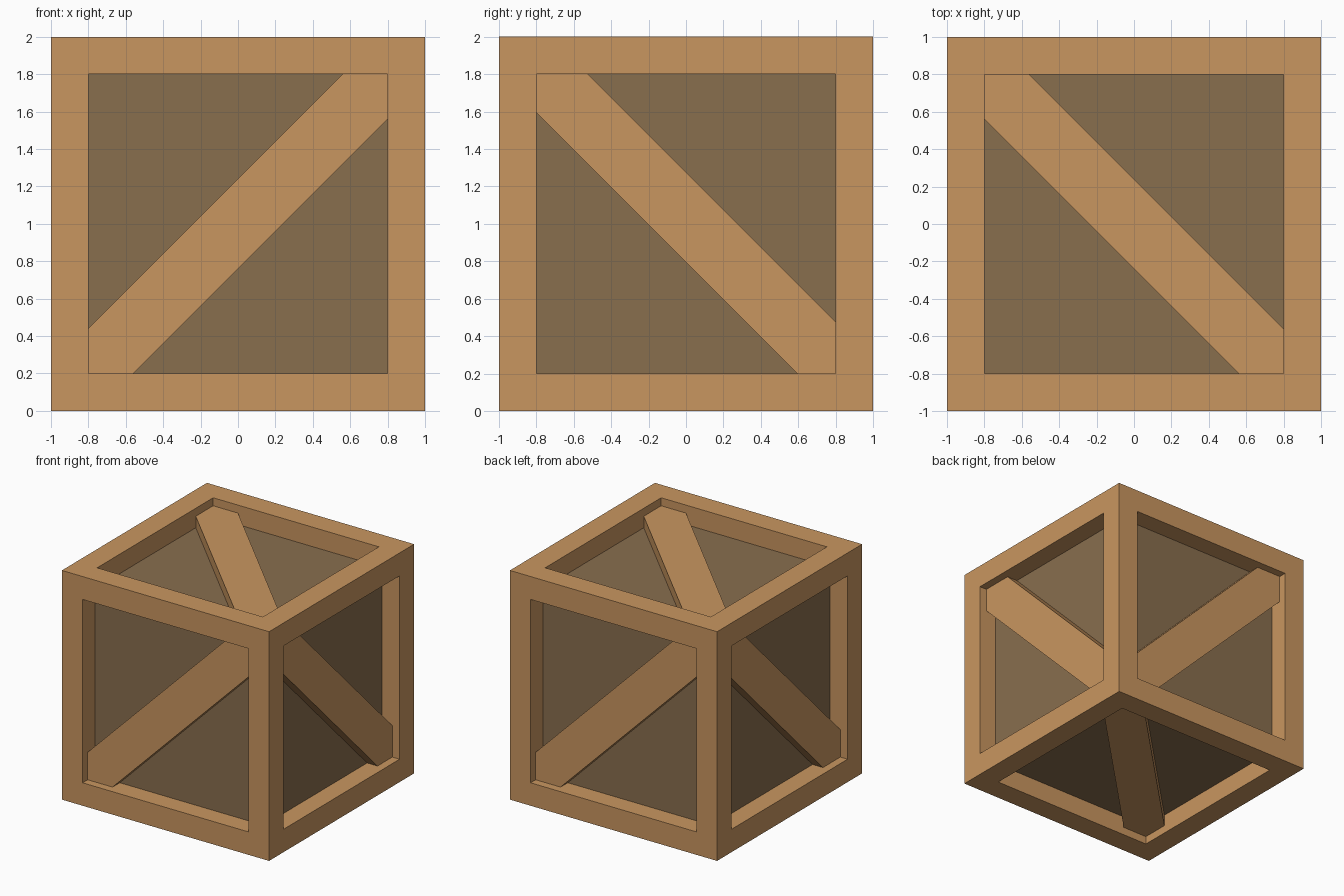
import bpy, bmesh
from mathutils import Vector

if "Cube" in bpy.data.objects:
    bpy.data.objects.remove(bpy.data.objects["Cube"])


def material(name, rgb):
    m = bpy.data.materials.new(name)
    m.diffuse_color = (*rgb, 1)
    m.use_nodes = True
    m.node_tree.nodes["Principled BSDF"].inputs["Base Color"].default_value = m.diffuse_color
    return m


LIGHT = material("light wood", (0.584, 0.305, 0.117))
DARK = material("dark wood", (0.25, 0.156, 0.076))
CENTRE = Vector((0, 0, 1))


def finish(name, bm, mat):
    bmesh.ops.recalc_face_normals(bm, faces=bm.faces)
    me = bpy.data.meshes.new(name)
    bm.to_mesh(me)
    bm.free()
    me.materials.append(mat)
    bpy.context.collection.objects.link(bpy.data.objects.new(name, me))


def box(name, centre, size, mat):
    bm = bmesh.new()
    bmesh.ops.create_cube(bm, size=1)
    for v in bm.verts:
        v.co = Vector(centre) + CENTRE + Vector(a * b for a, b in zip(v.co, size))
    finish(name, bm, mat)


# recessed panels, as one inner box
box("inner_panels", (0, 0, 0), (1.66, 1.66, 1.66), DARK)

# frame: full-height posts, with rails fitted between them
for s in (-0.9, 0.9):
    for t in (-0.9, 0.9):
        box("corner_post", (s, t, 0), (0.2, 0.2, 2), LIGHT)
        box("cross_rail", (0, s, t), (1.6, 0.2, 0.2), LIGHT)
        box("side_rail", (s, 0, t), (0.2, 1.6, 0.2), LIGHT)


# diagonal brace running from (-u, -v) to (+u, +v) on one face of the crate
def brace(name, u, v, n, up=0.24, lo=0.24):
    u, v, n = Vector(u), Vector(v), Vector(n)
    e = 0.8
    outline = [(-e, -e), (lo - e, -e), (e, e - lo), (e, e), (e - up, e), (-e, up - e)]
    bm = bmesh.new()
    face = bm.faces.new([bm.verts.new(CENTRE + u * a + v * b + n * 0.82) for a, b in outline])
    new = bmesh.ops.extrude_face_region(bm, geom=[face])["geom"]
    for g in new:
        if isinstance(g, bmesh.types.BMVert):
            g.co += n * 0.11
    finish(name, bm, LIGHT)


brace("front_brace", (1, 0, 0), (0, 0, 1), (0, -1, 0))
brace("back_brace", (-1, 0, 0), (0, 0, 1), (0, 1, 0))
brace("right_brace", (0, -1, 0), (0, 0, 1), (1, 0, 0), 0.275, 0.205)
brace("left_brace", (0, 1, 0), (0, 0, 1), (-1, 0, 0))
brace("top_brace", (1, 0, 0), (0, -1, 0), (0, 0, 1))
brace("bottom_brace", (1, 0, 0), (0, 1, 0), (0, 0, -1))
